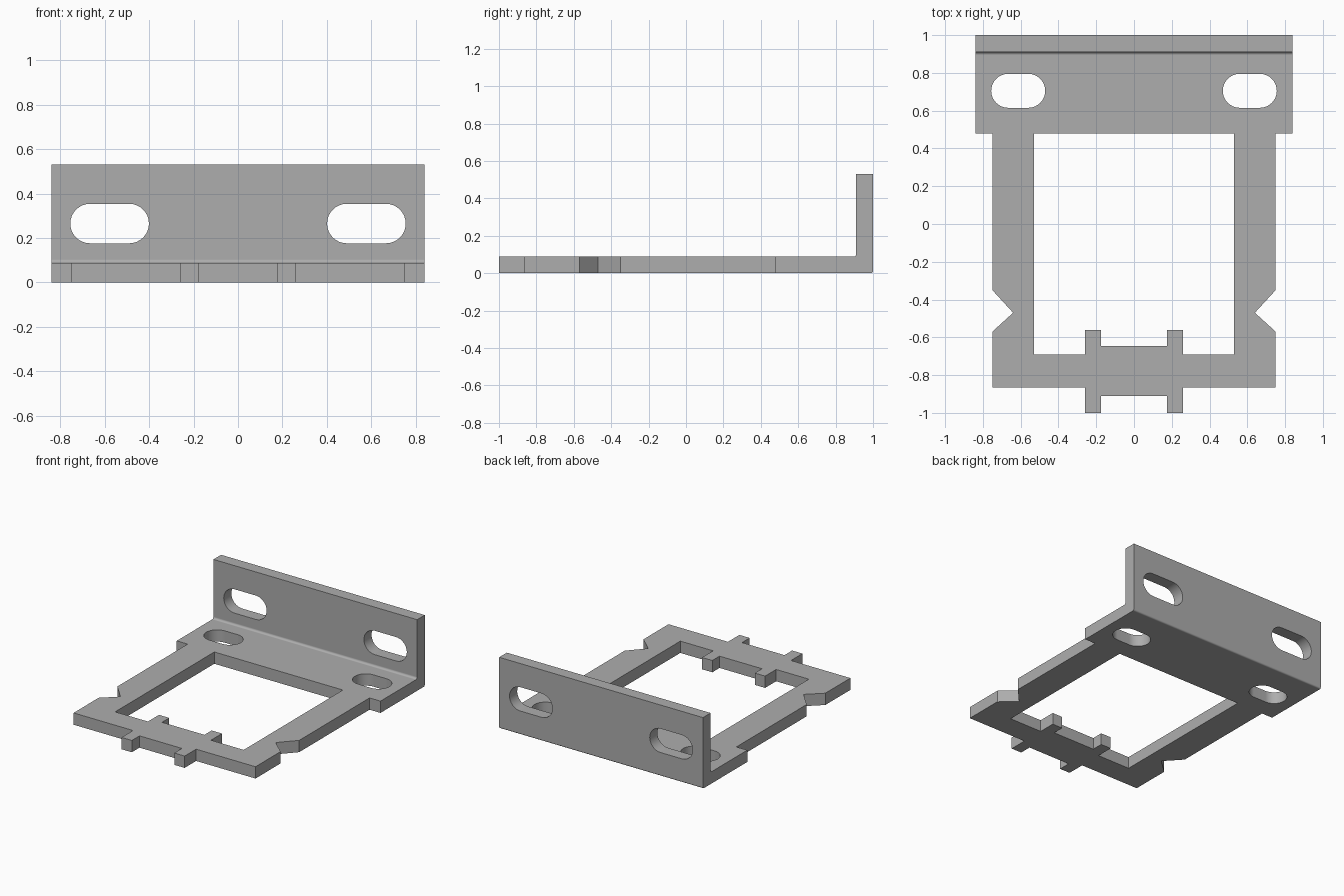
import bpy, bmesh
from math import pi, cos, sin
from mathutils import Vector

default = bpy.data.objects.get("Cube")
if default:
    bpy.data.objects.remove(default, do_unlink=True)

THICK = 0.088      # sheet thickness
WALL_FRONT = 0.91  # inner face of the upright flange
HEIGHT = 0.53

steel = bpy.data.materials.new("grey_steel")
steel.use_nodes = True
grey = (0.42, 0.42, 0.42, 1)
steel.diffuse_color = grey
steel.node_tree.nodes["Principled BSDF"].inputs["Base Color"].default_value = grey


def arc(cx, cy, r, start, end, steps=8):
    angles = [start + (end - start) * i / steps for i in range(steps + 1)]
    return [(cx + r * cos(a), cy + r * sin(a)) for a in angles]


def slot(cx, cy, half_length, r):
    d = half_length - r
    return (arc(cx + d, cy, r, -pi / 2, pi / 2, 16)
            + arc(cx - d, cy, r, pi / 2, 3 * pi / 2, 16))


def mirrored(half):
    return half + [(-x, y) for x, y in reversed(half)]


def prism(name, points, place, low, high):
    """Extrude a 2D outline between two depths; place maps (u, v, depth) to space."""
    bm = bmesh.new()
    base = bm.faces.new([bm.verts.new(place(u, v, low)) for u, v in points])
    extruded = bmesh.ops.extrude_face_region(bm, geom=[base])["geom"]
    shift = Vector(place(0, 0, high)) - Vector(place(0, 0, low))
    bmesh.ops.translate(bm, vec=shift,
                        verts=[g for g in extruded if isinstance(g, bmesh.types.BMVert)])
    bmesh.ops.recalc_face_normals(bm, faces=bm.faces)
    mesh = bpy.data.meshes.new(name)
    bm.to_mesh(mesh)
    bm.free()
    mesh.materials.append(steel)
    obj = bpy.data.objects.new(name, mesh)
    bpy.context.collection.objects.link(obj)
    return obj


def along_x(u, v, d): return (d, u, v)
def along_y(u, v, d): return (u, d, v)
def along_z(u, v, d): return (u, v, d)


# Bent sheet: L section with a small inner fillet and outer bend radius
fillet, bend = 0.016, 0.012
section = ([(-1.2, 0)] + arc(1 - bend, bend, bend, -pi / 2, 0, 5)
           + [(1, HEIGHT), (WALL_FRONT, HEIGHT)]
           + arc(WALL_FRONT - fillet, THICK + fillet, fillet, 0, -pi / 2, 5)
           + [(-1.2, THICK)])
bracket = prism("mounting_bracket", section, along_x, -1.1, 1.1)

# Plan outline: front tabs, side notches and wider rear strip
outline = mirrored([(0.175, -0.91), (0.175, -1), (0.26, -1), (0.26, -0.865),
                    (0.75, -0.865), (0.75, -0.57), (0.64, -0.47), (0.75, -0.35),
                    (0.75, 0.478), (0.84, 0.478), (0.84, 1.2)])
# Central window with two inward tabs
window = mirrored([(0.175, -0.645), (0.175, -0.56), (0.26, -0.56), (0.26, -0.69),
                   (0.53, -0.69), (0.53, 0.478)])

cutters = [("INTERSECT", prism("outline_cutter", outline, along_z, -0.3, 0.9)),
           ("DIFFERENCE", prism("window_cutter", window, along_z, -0.3, 0.3))]
for side in (-1, 1):
    cutters += [
        ("DIFFERENCE", prism("base_slot_cutter", slot(side * 0.613, 0.705, 0.143, 0.09),
                             along_z, -0.3, 0.3)),
        ("DIFFERENCE", prism("flange_slot_cutter", slot(side * 0.578, 0.265, 0.177, 0.089),
                             along_y, 0.8, 1.2))]

# Cut the sheet, then discard the cutters
bpy.ops.object.select_all(action="DESELECT")
bpy.context.view_layer.objects.active = bracket
bracket.select_set(True)
for operation, cutter in cutters:
    cutter.hide_render = True
    mod = bracket.modifiers.new("cut", "BOOLEAN")
    mod.operation, mod.object, mod.solver = operation, cutter, "EXACT"
    bpy.ops.object.modifier_apply(modifier=mod.name)
    bpy.data.objects.remove(cutter, do_unlink=True)

# Smooth the bend and slot walls only
bpy.ops.object.shade_smooth_by_angle(angle=pi / 6)
weighted = bracket.modifiers.new("weighted_normals", "WEIGHTED_NORMAL")
weighted.keep_sharp = True
